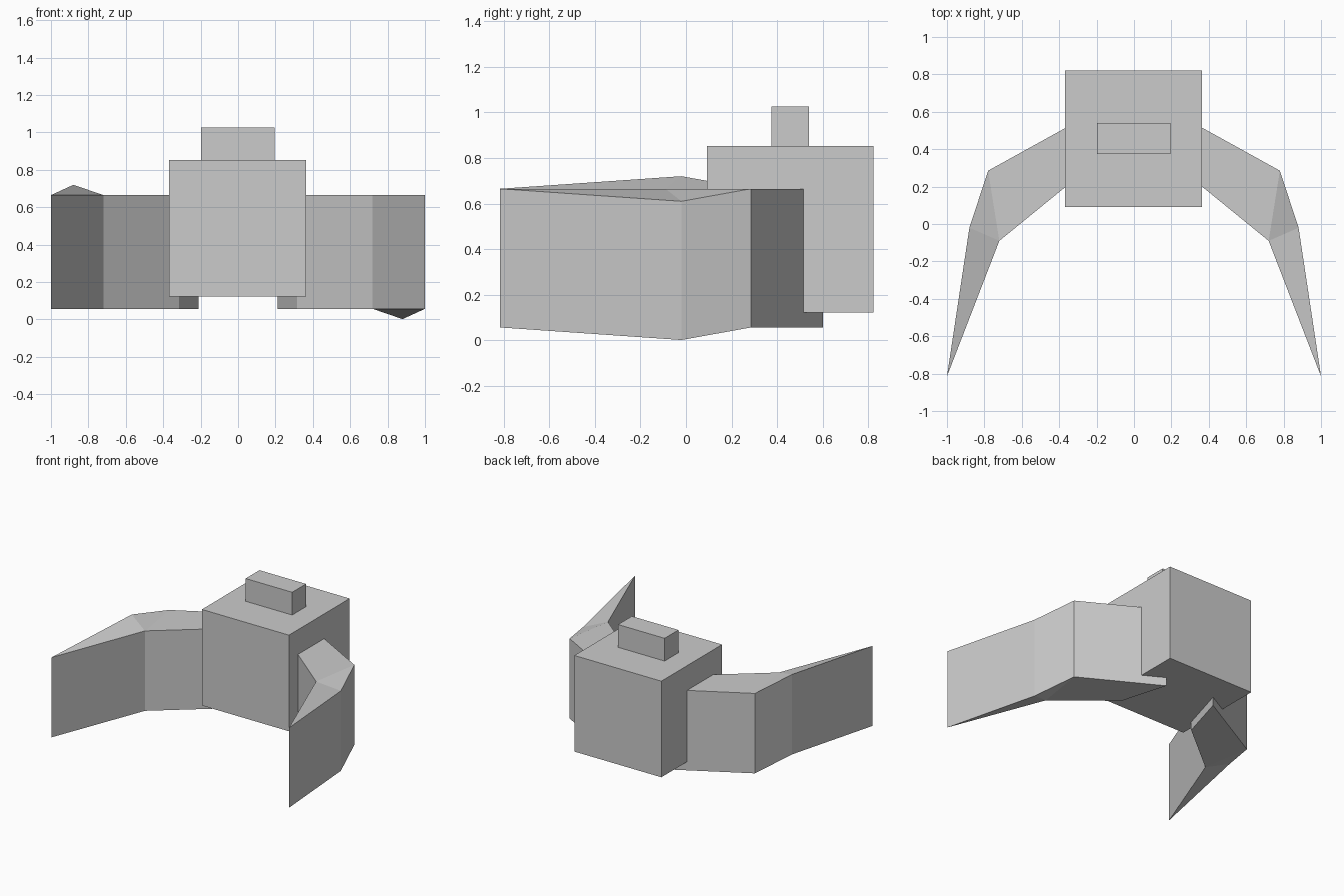
import bpy, bmesh, math
from mathutils import Matrix, Vector

if "Cube" in bpy.data.objects:
    bpy.data.objects.remove(bpy.data.objects["Cube"])


def box(name, lo, hi):
    lo, hi = Vector(lo), Vector(hi)
    bm = bmesh.new()
    bmesh.ops.create_cube(bm, size=1)
    bmesh.ops.scale(bm, vec=hi - lo, verts=bm.verts)
    bmesh.ops.translate(bm, vec=(lo + hi) / 2, verts=bm.verts)
    return finish(name, bm)


def finish(name, bm):
    bmesh.ops.recalc_face_normals(bm, faces=bm.faces)
    mesh = bpy.data.meshes.new(name)
    bm.to_mesh(mesh)
    bm.free()
    obj = bpy.data.objects.new(name, mesh)
    bpy.context.collection.objects.link(obj)
    return obj


# Arm outline from above: root, outer bend, dropped elbow, tip, inner bend
OUTLINE = [(0.21, 0.60), (0.78, 0.285), (0.88, -0.02),
           (1.0, -0.815), (0.72, -0.09), (0.315, 0.24)]
TOP_FACES = [(0, 1, 4, 5), (1, 2, 4), (2, 3, 4)]
HALF_HEIGHT, MID_Z, ELBOW_DROP = 0.304, 0.361, 0.055


def arm(name, turn):
    bm = bmesh.new()
    rings = []
    for z in (-HALF_HEIGHT, HALF_HEIGHT):
        rings.append([bm.verts.new((x, y, z - (ELBOW_DROP if i == 2 else 0)))
                      for i, (x, y) in enumerate(OUTLINE)])
    low, high = rings
    for face in TOP_FACES:
        bm.faces.new([high[i] for i in face])
        bm.faces.new([low[i] for i in reversed(face)])
    for i in range(6):
        j = (i + 1) % 6
        bm.faces.new((low[i], low[j], high[j], high[i]))
    # The left arm is the right one rolled half a turn about the y axis
    bm.transform(Matrix.Translation((0, 0, MID_Z)) @ Matrix.Rotation(turn, 4, 'Y'))
    return finish(name, bm)


# Central block and the small block on top
box("body", (-0.368, 0.092, 0.122), (0.364, 0.822, 0.853))
box("top_block", (-0.198, 0.374, 0.80), (0.194, 0.54, 1.026))

# Bent, tapering arms
arm("right_arm", 0)
arm("left_arm", math.pi)
